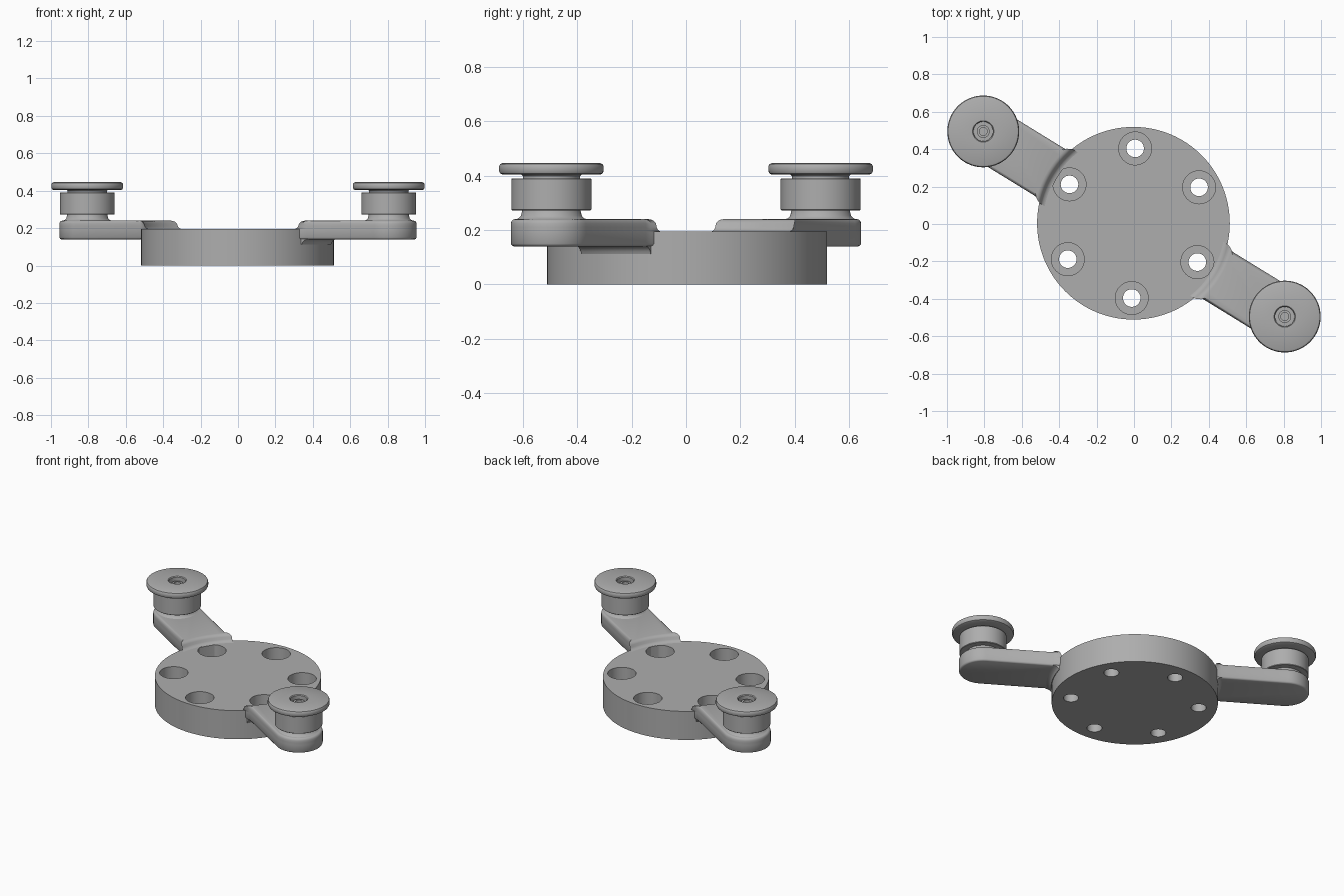
import bpy, bmesh
from math import sin, cos, pi, radians, sqrt, atan2, hypot

if "Cube" in bpy.data.objects:
    bpy.data.objects.remove(bpy.data.objects["Cube"])

metal = bpy.data.materials.new("satin_grey_metal")
metal.use_nodes = True
grey = (0.42, 0.42, 0.42, 1)
metal.diffuse_color = grey
metal.node_tree.nodes["Principled BSDF"].inputs["Base Color"].default_value = grey


def loft(name, loops, angle=35):
    """Skin a stack of equal-length closed loops and cap both ends."""
    bm = bmesh.new()
    rings = [[bm.verts.new(p) for p in loop] for loop in loops]
    for a, b in zip(rings, rings[1:]):
        for i in range(len(a)):
            j = (i + 1) % len(a)
            bm.faces.new((a[i], a[j], b[j], b[i]))
    bm.faces.new(rings[0])
    bm.faces.new(rings[-1])
    bmesh.ops.recalc_face_normals(bm, faces=bm.faces)
    mesh = bpy.data.meshes.new(name)
    bm.to_mesh(mesh)
    bm.free()
    ob = bpy.data.objects.new(name, mesh)
    bpy.context.collection.objects.link(ob)
    mesh.materials.append(metal)
    shade(ob, angle)
    return ob


def shade(ob, angle=35):
    bpy.ops.object.select_all(action="DESELECT")
    ob.select_set(True)
    bpy.context.view_layer.objects.active = ob
    bpy.ops.object.shade_smooth_by_angle(angle=radians(angle))


def lathe(name, profile, sides=64, centre=(0, 0)):
    """Turn a profile of (radius, height) points around the vertical axis."""
    turns = [2 * pi * i / sides for i in range(sides)]
    return loft(name, [[(centre[0] + r * cos(t), centre[1] + r * sin(t), z) for t in turns]
                       for r, z in profile])


def arc(r, w, n=12):
    """Points on a circle of radius r, from y = -w to y = w."""
    return [(sqrt(r * r - y * y), y) for y in (w * (2 * i / n - 1) for i in range(n + 1))]


# Mounting disc with six counterbored through holes
DISC = (-0.003, 0.004)
disc = lathe("mounting_disc", [(0.515, 0), (0.515, 0.195)], 128, DISC)
for k in range(6):
    a = radians(60 * k + 28.7)
    spot = (DISC[0] + 0.4 * cos(a), DISC[1] + 0.4 * sin(a))
    cutter = lathe("hole_cutter", [(0.047, -0.1), (0.047, 0.08), (0.088, 0.08), (0.088, 0.3)], 40, spot)
    cutter.hide_render = True
    cut = disc.modifiers.new("hole", "BOOLEAN")
    cut.object = cutter
    cut.solver = "EXACT"
    bpy.context.view_layer.objects.active = disc
    bpy.ops.object.modifier_apply(modifier=cut.name)
    bpy.data.objects.remove(cutter)
shade(disc)

POST_X, POST_Y = 0.806, -0.495
REACH = hypot(POST_X, POST_Y)


def arm_outline(z, root, w):
    """Arm plan: concave root on the disc, flared corners, round tip."""
    inner = arc(root, w + 0.02)
    x0 = inner[0][0]
    flare = [(max(0.5, x0 + 0.01), w + 0.007), (max(0.525, x0 + 0.025), w)]
    tip = [(REACH + w * sin(t), w * cos(t)) for t in (pi * i / 24 for i in range(25))]
    plan = inner + flare + tip + [(x, -y) for x, y in reversed(flare)]
    return [(x, y, z) for x, y in plan]


def web_outline(z, outer):
    """Fillet under the arm root, hugging the disc."""
    return [(x, y, z) for x, y in arc(0.48, 0.15) + arc(outer, 0.15)[::-1]]


arm_layers = [(0.14, 0.48, 0.139), (0.143, 0.48, 0.145), (0.15, 0.48, 0.149), (0.194, 0.48, 0.149),
              (0.1955, 0.49, 0.149), (0.2, 0.502, 0.149), (0.21, 0.51, 0.149), (0.224, 0.515, 0.149),
              (0.233, 0.522, 0.146), (0.238, 0.531, 0.141), (0.24, 0.541, 0.134)]
web_layers = [(0.112, 0.514), (0.122, 0.518), (0.132, 0.526), (0.139, 0.538), (0.142, 0.55)]

# Turned post: flared foot, roller, neck, flange and socketed centre recess
foot = [(0.133, 0.238), (0.121, 0.243), (0.112, 0.252), (0.107, 0.272)]
roller = [(0.144, 0.272), (0.147, 0.275), (0.147, 0.387), (0.144, 0.39)]
flange = [(0.105, 0.39), (0.105, 0.398), (0.111, 0.404), (0.18, 0.404), (0.188, 0.408), (0.192, 0.416),
          (0.192, 0.434), (0.188, 0.442), (0.18, 0.446)]
recess = [(0.057, 0.446), (0.052, 0.441), (0.052, 0.41), (0.034, 0.41), (0.034, 0.425), (0.021, 0.425), (0.021, 0.39)]

# Two opposite arms, each carrying a post
for side, sign in (("left", 1), ("right", -1)):
    heading = atan2(sign * POST_Y, sign * POST_X)
    arm = loft(side + "_arm", [arm_outline(*layer) for layer in arm_layers])
    web = loft(side + "_arm_fillet", [web_outline(*layer) for layer in web_layers])
    post = lathe(side + "_roller_post", foot + roller + flange + recess, 72)
    for ob in (arm, web):
        ob.rotation_euler.z = heading
    post.location = (sign * POST_X, sign * POST_Y, 0)
